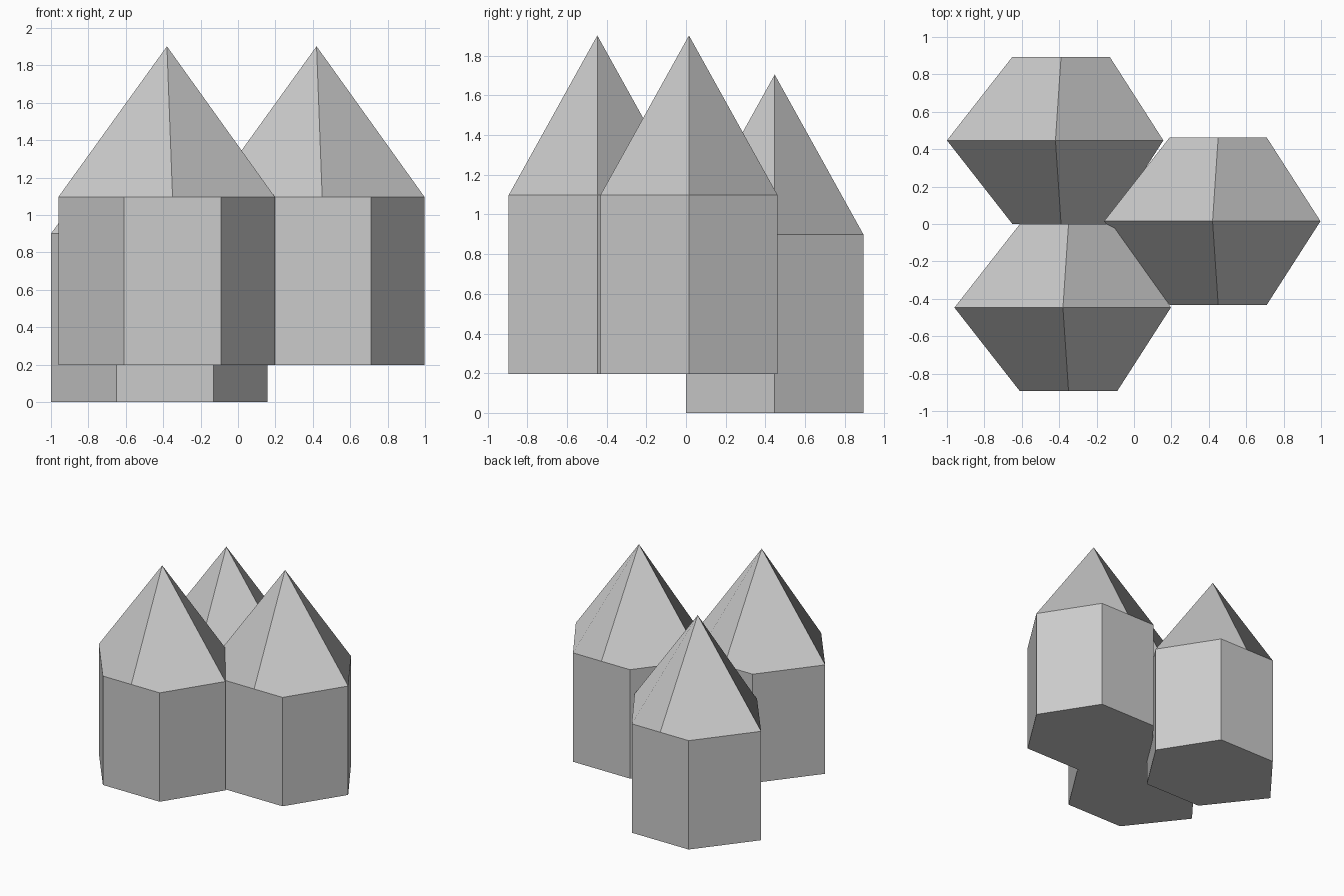
import bpy
import bmesh

if "Cube" in bpy.data.objects:
    bpy.data.objects.remove(bpy.data.objects["Cube"])

# Outline of one crystal column around its tip: six corners plus the front/back midpoints
D = 0.447
OUTLINE = [(-0.58, 0), (-0.23, -D), (0.03, -D), (0.29, -D),
           (0.577, 0), (0.29, D), (0.03, D), (-0.23, D)]
WALL_HEIGHT = 0.9
TIP_HEIGHT = 1.705


def pointed_column(name, x, y, z):
    bm = bmesh.new()
    low = [bm.verts.new((px, py, 0)) for px, py in OUTLINE]
    high = [bm.verts.new((px, py, WALL_HEIGHT)) for px, py in OUTLINE]
    tip = bm.verts.new((0, 0, TIP_HEIGHT))

    # Base and walls
    bm.faces.new(low[::-1])
    for i in range(8):
        j = (i + 1) % 8
        bm.faces.new((low[i], low[j], high[j], high[i]))

    # Four roof panels, each folded around one corner
    for i in range(0, 8, 2):
        bm.faces.new((tip, high[i], high[i + 1], high[(i + 2) % 8]))

    mesh = bpy.data.meshes.new(name)
    bm.to_mesh(mesh)
    bm.free()
    obj = bpy.data.objects.new(name, mesh)
    obj.location = (x, y, z)
    bpy.context.collection.objects.link(obj)
    return obj


# Low rear column and two raised columns
pointed_column("rear_column", -0.42, 0.447, 0.0)
pointed_column("front_column", -0.38, -0.447, 0.197)
pointed_column("right_column", 0.42, 0.015, 0.197)
